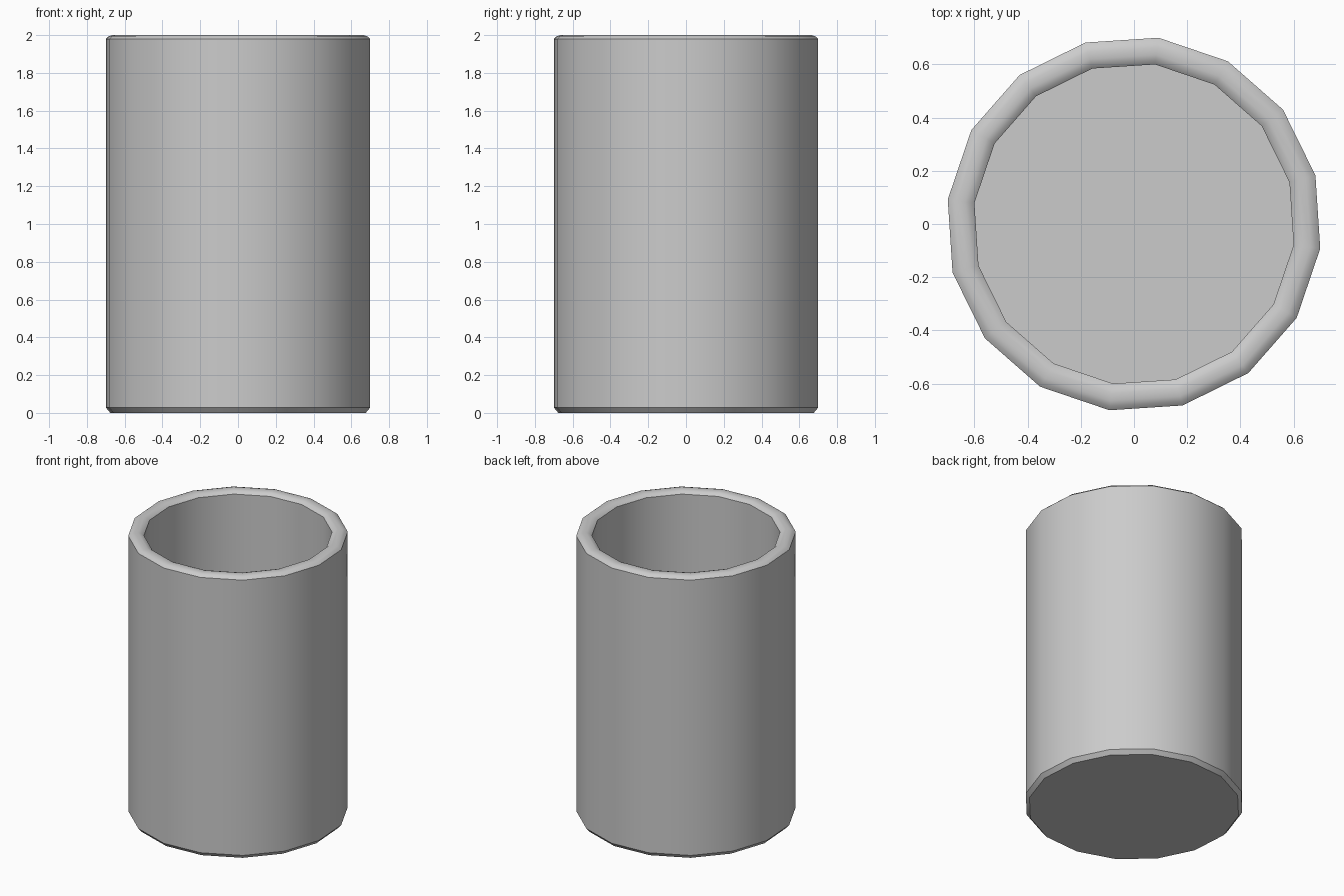
import bpy, bmesh, math

if "Cube" in bpy.data.objects:
    bpy.data.objects.remove(bpy.data.objects["Cube"])

SIDES = 16
TURN = math.radians(15)

# Cross-section (radius, height): underside, outer wall, rounded rim, inner wall, inner floor
profile = [
    (0.682, 0.0), (0.706, 0.028), (0.706, 1.98), (0.69, 1.994), (0.67, 2.0),
    (0.641, 2.0), (0.621, 1.994), (0.605, 1.98), (0.605, 0.1),
]

bm = bmesh.new()
rings = []
for r, z in profile:
    rings.append([bm.verts.new((r * math.cos(TURN + i * math.tau / SIDES),
                                r * math.sin(TURN + i * math.tau / SIDES), z))
                  for i in range(SIDES)])

# Skin between neighbouring rings
for a, b in zip(rings, rings[1:]):
    for i in range(SIDES):
        j = (i + 1) % SIDES
        bm.faces.new((a[i], a[j], b[j], b[i]))

# Underside and inner floor
bm.faces.new(rings[0][::-1])
bm.faces.new(rings[-1])
bmesh.ops.recalc_face_normals(bm, faces=bm.faces)

mesh = bpy.data.meshes.new("cup")
bm.to_mesh(mesh)
bm.free()
cup = bpy.data.objects.new("cup", mesh)
bpy.context.collection.objects.link(cup)

# Smooth walls and rim, sharp chamfer edges
bpy.context.view_layer.objects.active = cup
cup.select_set(True)
bpy.ops.object.shade_smooth_by_angle(angle=math.radians(32))
